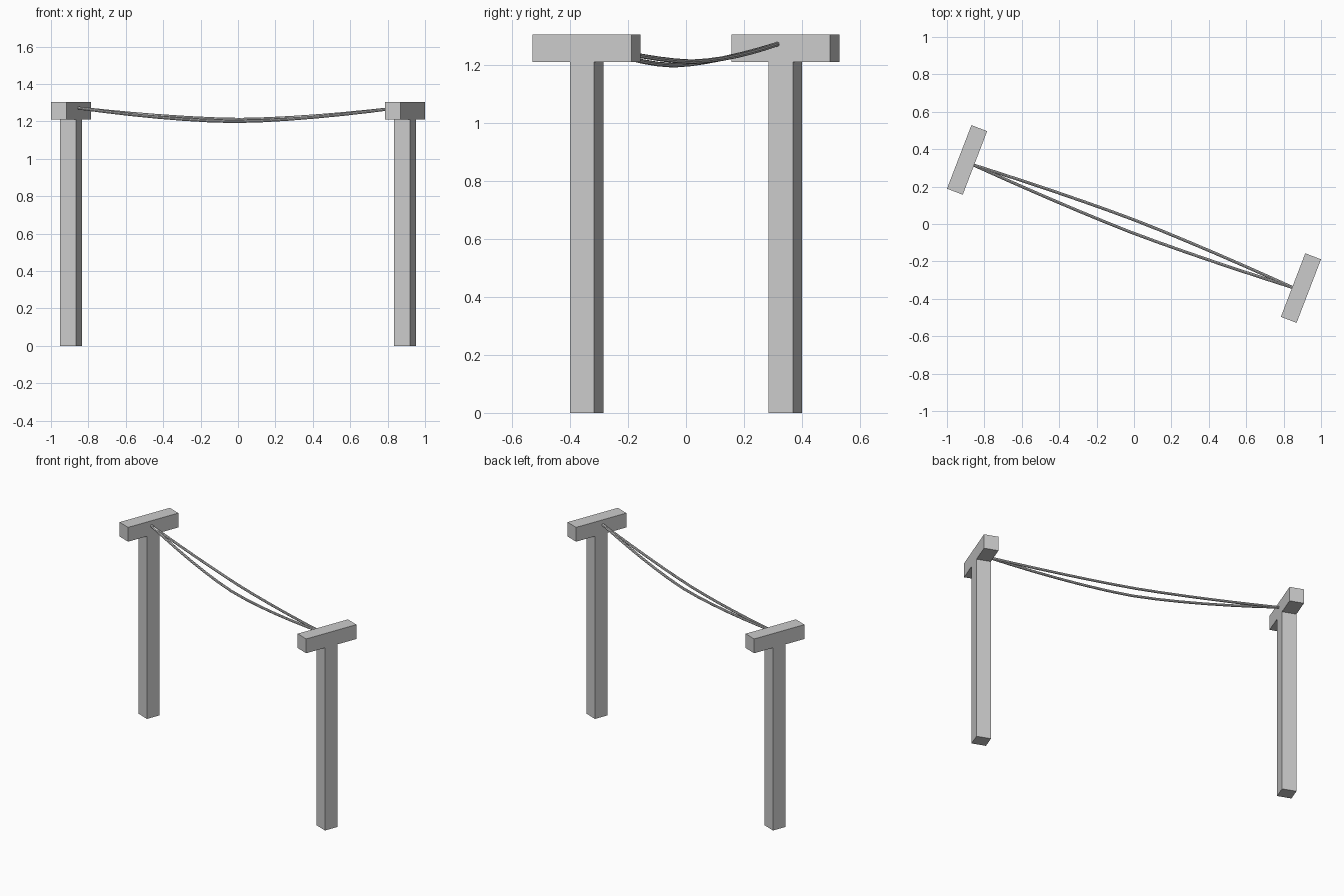
import bpy
from math import radians
from mathutils import Matrix

cube = bpy.data.objects.get("Cube")
if cube:
    bpy.data.objects.remove(cube, do_unlink=True)

TURN = Matrix.Rotation(radians(-21), 4, "Z")
SPAN = 0.956      # half distance between the posts
THICK = 0.09
POST_TOP = 1.21
TOP = 1.305

grey = bpy.data.materials.new("plain grey")
grey.use_nodes = True
grey.diffuse_color = (0.6, 0.6, 0.6, 1)
grey.node_tree.nodes["Principled BSDF"].inputs["Base Color"].default_value = (0.6, 0.6, 0.6, 1)


def box(name, centre, size):
    bpy.ops.mesh.primitive_cube_add(size=1)
    ob = bpy.context.object
    ob.name = name
    ob.matrix_world = TURN @ Matrix.Translation(centre) @ Matrix.Diagonal((*size, 1))
    ob.data.materials.append(grey)


def wire(name, bulge, low):
    """Sagging wire, bowed sideways, that meets the beams at both ends."""
    curve = bpy.data.curves.new(name, "CURVE")
    curve.dimensions = "3D"
    curve.bevel_depth = 0.008
    curve.bevel_resolution = 2
    curve.use_fill_caps = True
    steps = 12
    spline = curve.splines.new("POLY")
    spline.points.add(steps)
    for i, point in enumerate(spline.points):
        t = 2 * i / steps - 1
        rise = abs(t) ** 1.6
        point.co = (t * (SPAN - THICK / 2 + 0.003), -0.013 + bulge * (1 - rise),
                    low + (1.272 - low) * rise, 1)
    ob = bpy.data.objects.new(name, curve)
    bpy.context.collection.objects.link(ob)
    ob.matrix_world = TURN
    curve.materials.append(grey)
    # Turn the curve into a mesh
    bpy.ops.object.select_all(action="DESELECT")
    ob.select_set(True)
    bpy.context.view_layer.objects.active = ob
    bpy.ops.object.convert(target="MESH")
    bpy.ops.object.shade_smooth_by_angle()


# Posts with crossbeams
for side, label in ((-1, "right"), (1, "left")):
    box(label + "_post", (side * SPAN, 0, POST_TOP / 2), (THICK, THICK, POST_TOP))
    box(label + "_crossbeam", (side * SPAN, 0, (POST_TOP + TOP) / 2),
        (THICK, 0.364, TOP - POST_TOP))

# Pair of wires
wire("back_wire", 0.034, 1.211)
wire("front_wire", -0.034, 1.199)
